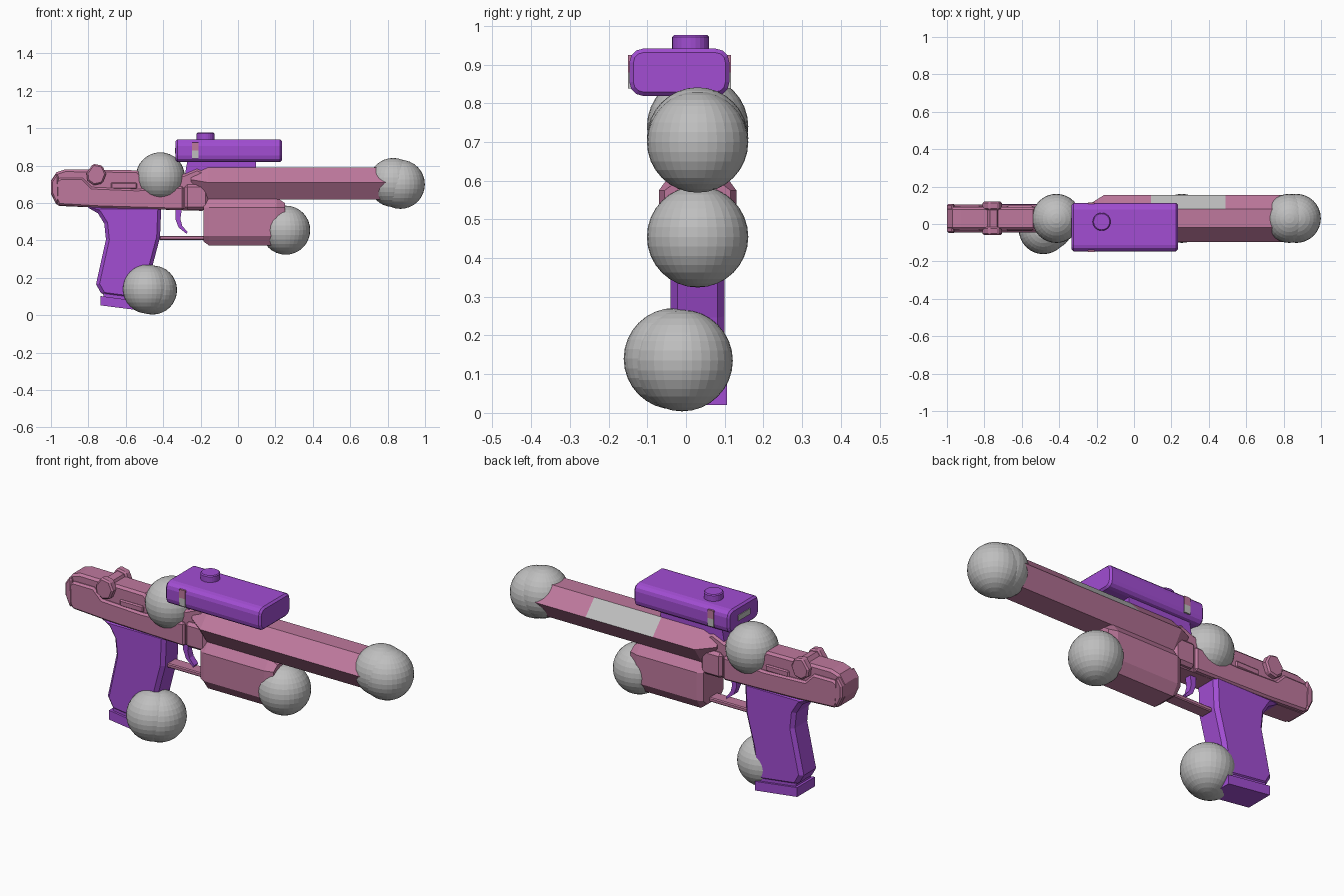
import bpy, bmesh, math
from mathutils import Vector

if "Cube" in bpy.data.objects:
    bpy.data.objects.remove(bpy.data.objects["Cube"])

YC = 0.03  # centre plane of the toy body


def material(name, rgb):
    m = bpy.data.materials.new(name)
    m.diffuse_color = (*rgb, 1.0)
    m.use_nodes = True
    m.node_tree.nodes["Principled BSDF"].inputs["Base Color"].default_value = m.diffuse_color
    return m


PINK = material("dusty pink", (0.52, 0.19, 0.34))
PURPLE = material("purple", (0.36, 0.075, 0.65))
GREY = material("light grey", (0.52, 0.52, 0.52))


def finish(name, bm, mats, bevel=0.0):
    bmesh.ops.recalc_face_normals(bm, faces=bm.faces[:])
    me = bpy.data.meshes.new(name)
    bm.to_mesh(me)
    bm.free()
    for m in mats:
        me.materials.append(m)
    ob = bpy.data.objects.new(name, me)
    bpy.context.collection.objects.link(ob)
    if bevel:
        mod = ob.modifiers.new("edge", 'BEVEL')
        mod.width = bevel
        mod.segments = 1
        mod.limit_method = 'ANGLE'
        mod.angle_limit = math.radians(50)
    return ob


def loft(name, rings, mats, bevel=0.0, rule=None):
    """Skin closed rings of equal length; rule(face centre) picks the colour."""
    bm = bmesh.new()
    rows = [[bm.verts.new(p) for p in r] for r in rings]
    n = len(rows[0])
    for a, b in zip(rows, rows[1:]):
        for i in range(n):
            j = (i + 1) % n
            bm.faces.new((a[i], a[j], b[j], b[i]))
    bm.faces.new(rows[0])
    bm.faces.new(rows[-1])
    if rule:
        for f in bm.faces:
            f.material_index = rule(f.calc_center_median())
    return finish(name, bm, mats, bevel)


def side(name, pts, half, mat, bevel=0.0, yc=YC):
    """Extrude an (x, z) profile across y."""
    return loft(name, [[(x, yc + s * half, z) for x, z in pts] for s in (-1, 1)], [mat], bevel)


def box(name, x, y, z, mat, bevel=0.0):
    pts = [(x[0], z[0]), (x[1], z[0]), (x[1], z[1]), (x[0], z[1])]
    return side(name, pts, (y[1] - y[0]) / 2, mat, bevel, (y[0] + y[1]) / 2)


def ball(name, centre, r=0.131):
    bm = bmesh.new()
    bmesh.ops.create_uvsphere(bm, u_segments=32, v_segments=16, radius=r)
    bmesh.ops.translate(bm, verts=bm.verts[:], vec=Vector(centre))
    return finish(name, bm, [GREY])


# Grey balls
ball("muzzle_ball_front", (0.868, YC, 0.70))
ball("muzzle_ball_rear", (0.83, YC, 0.71))
ball("fore_end_ball", (0.255, YC, 0.455))
ball("receiver_ball", (-0.415, YC, 0.74))
ball("grip_ball_rear", (-0.485, -0.03, 0.14))
ball("grip_ball_front", (-0.457, -0.01, 0.135))

# Barrel: six-sided tube with tapered rear and one grey panel on the back upper side


def barrel_ring(x, k, top, mid, low):
    sec = [(-0.05, top), (0.05, top), (0.125, mid), (0.065, low), (-0.065, low), (-0.125, mid)]
    return [(x, YC + y * k, z) for y, z in sec]


loft("barrel",
     [barrel_ring(-0.25, 0.55, 0.78, 0.725, 0.68)]
     + [barrel_ring(x, 1.0, 0.79, 0.71, 0.62) for x in (-0.16, 0.09, 0.49, 0.85)],
     [PINK, GREY],
     rule=lambda c: int(0.09 < c.x < 0.49 and c.y > YC + 0.06 and c.z > 0.72))

# Receiver core, full height
side("receiver_core",
     [(-1.0, 0.65), (-0.968, 0.585), (-0.74, 0.575), (-0.18, 0.558), (-0.155, 0.60), (-0.155, 0.76),
      (-0.22, 0.785), (-0.29, 0.755), (-0.515, 0.75), (-0.54, 0.775), (-0.925, 0.78),
      (-0.97, 0.765), (-1.0, 0.72)], 0.06, PINK, 0.012)
# Raised lower side panels
side("receiver_side_panel",
     [(-0.985, 0.65), (-0.96, 0.588), (-0.74, 0.575), (-0.29, 0.562), (-0.29, 0.69), (-0.54, 0.675),
      (-0.78, 0.685), (-0.83, 0.735), (-0.95, 0.735), (-0.98, 0.715)], 0.075, PINK, 0.01)
side("receiver_rear_cap", [(-1.0, 0.655), (-0.97, 0.59), (-0.955, 0.62), (-0.96, 0.74), (-0.97, 0.76), (-1.0, 0.715)],
     0.077, PINK, 0.008)
box("slide_ridge", (-0.68, -0.54), (YC - 0.068, YC + 0.068), (0.675, 0.71), PINK, 0.006)
box("front_housing", (-0.285, -0.16), (YC - 0.08, YC + 0.08), (0.565, 0.70), PINK, 0.015)

# Cocking knob: cross pin with two faceted caps
knob = [(-0.81, 0.76), (-0.775, 0.81), (-0.725, 0.80), (-0.705, 0.755), (-0.725, 0.705), (-0.77, 0.695), (-0.805, 0.72)]
for tag, s in (("front", -1), ("back", 1)):
    side("knob_cap_" + tag, knob, 0.022, PINK, 0.008, YC + s * 0.067)
side("knob_pin", [(-0.755 + (x + 0.755) * 0.75, 0.757 + (z - 0.755) * 0.75) for x, z in knob], 0.06, PINK)

# Fore end with chamfered top and bottom


def fore_ring(x, k, low, high):
    sec = [(-0.06, high), (0.06, high), (0.1, 0.575), (0.1, 0.425), (0.065, low), (-0.065, low), (-0.1, 0.425), (-0.1, 0.575)]
    return [(x, YC + y * k, z) for y, z in sec]


loft("fore_end", [fore_ring(-0.185, 0.85, 0.395, 0.62), fore_ring(-0.155, 1, 0.373, 0.63),
                  fore_ring(0.205, 1, 0.373, 0.63), fore_ring(0.25, 0.85, 0.39, 0.60)], [PINK])

# Trigger and guard bar
box("trigger_guard", (-0.42, -0.17), (YC - 0.035, YC + 0.035), (0.402, 0.425), PINK, 0.005)
side("trigger",
     [(-0.335, 0.57), (-0.335, 0.515), (-0.318, 0.47), (-0.275, 0.435), (-0.27, 0.445), (-0.298, 0.478),
      (-0.308, 0.515), (-0.30, 0.57)], 0.018, PURPLE)

# Grip and its foot plate
side("grip",
     [(-0.818, 0.585), (-0.749, 0.545), (-0.715, 0.49), (-0.706, 0.406), (-0.759, 0.166), (-0.725, 0.105),
      (-0.49, 0.075), (-0.462, 0.246), (-0.417, 0.417), (-0.41, 0.585)], 0.07, PURPLE, 0.018)
side("grip_neck", [(-0.72, 0.13), (-0.72, 0.08), (-0.50, 0.055), (-0.50, 0.11)], 0.064, PURPLE)
side("grip_foot", [(-0.736, 0.103), (-0.736, 0.053), (-0.485, 0.021), (-0.485, 0.07)], 0.076, PURPLE)

# Scope: rounded box running along x
SY, SZ = -0.017, 0.88
section = []
for cy, cz, start in ((0.094, 0.026, 0), (-0.094, 0.026, 90), (-0.094, -0.026, 180), (0.094, -0.026, 270)):
    for k in range(4):
        a = math.radians(start + 30 * k)
        section.append((SY + cy + 0.035 * math.cos(a), SZ + cz + 0.035 * math.sin(a)))
loft("scope_body", [[(x, y, z) for y, z in section] for x in (-0.333, 0.235)], [PURPLE], 0.01)
side("scope_mount", [(-0.285, 0.745), (0.097, 0.745), (0.097, 0.83), (-0.27, 0.83)], 0.05, PURPLE)

# Scope dial
dial = [(0.048 * math.cos(math.tau * k / 24), 0.048 * math.sin(math.tau * k / 24)) for k in range(24)]
loft("scope_dial", [[(-0.173 + u, 0.012 + v, z) for u, v in dial] for z in (0.93, 0.976)], [PURPLE], 0.005)

# Two-tone side marks and the rear window of the scope
box("scope_mark_lower", (-0.245, -0.21), (-0.150, 0.116), (0.838, 0.88), GREY)
box("scope_mark_upper", (-0.245, -0.21), (-0.150, 0.116), (0.88, 0.925), PINK)
box("scope_rear_window", (-0.337, -0.331), (SY - 0.05, SY + 0.05), (0.865, 0.895), GREY)
